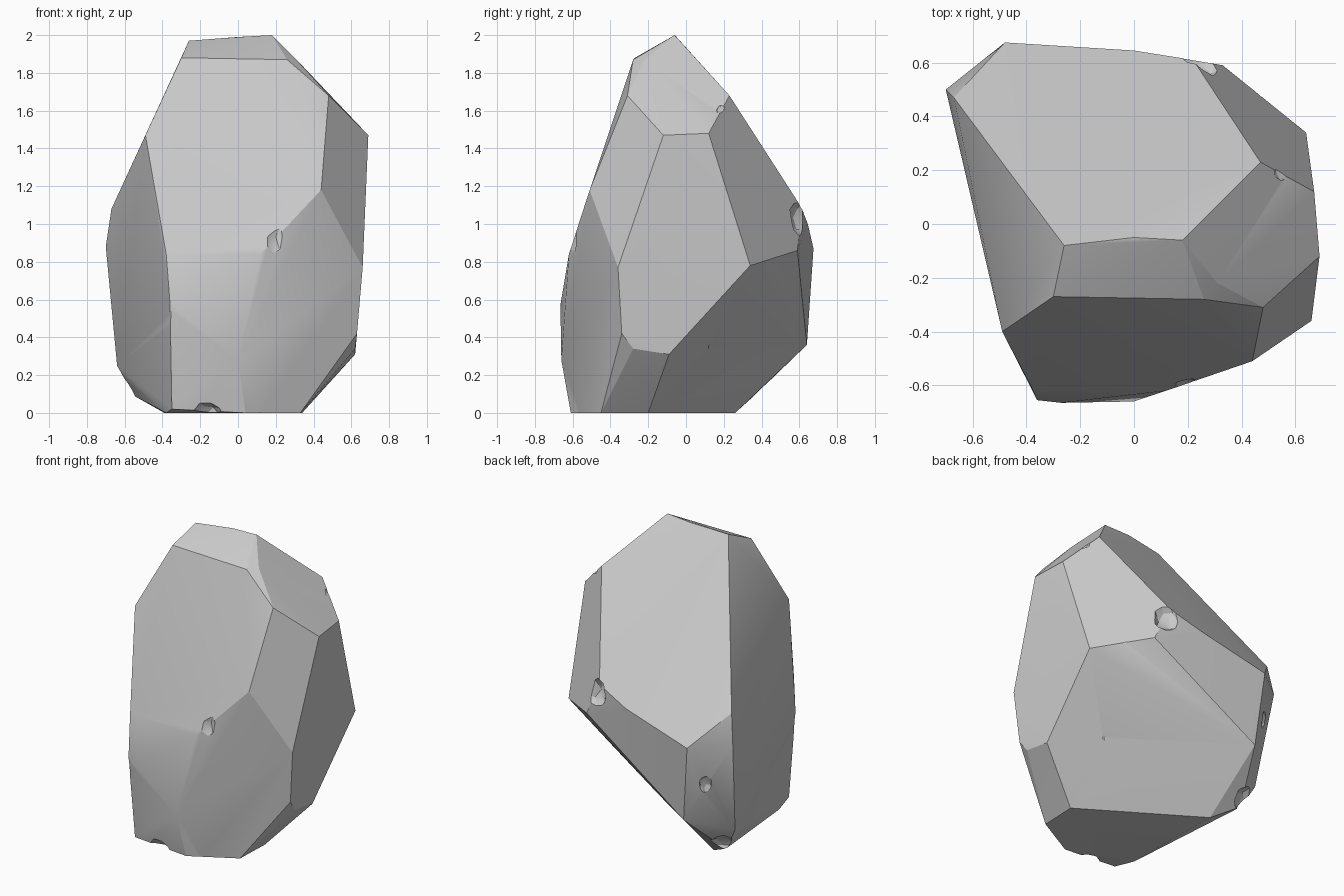
import bpy, bmesh, math, random
from mathutils import Vector, Matrix

if "Cube" in bpy.data.objects:
    bpy.data.objects.remove(bpy.data.objects["Cube"])

random.seed(4)

# Corner points of the faceted boulder
CORNERS = [
    # crown
    (.18, -.06, 2.0), (0, -.05, 1.99), (-.26, -.08, 1.97), (-.30, -.27, 1.88),
    (.26, -.28, 1.87), (.31, -.22, 1.87),
    # shoulders
    (.48, -.31, 1.68), (.69, -.12, 1.47), (.67, .12, 1.48), (.47, .23, 1.68),
    (-.49, -.40, 1.47), (.44, -.51, 1.18),
    # waist
    (.66, -.36, .77), (.12, -.62, .84), (-.38, -.61, .84), (-.27, -.665, .57),
    (-.36, -.655, .58), (-.67, .47, 1.08), (-.70, .50, .88), (-.48, .675, .87),
    (0, .645, 1.0), (.22, .61, 1.09), (.33, .59, .86), (.64, .34, .78),
    # lower body
    (0, -.66, .28), (.62, -.09, .31), (.62, -.28, .34), (.63, -.34, .42),
    (-.43, .64, .36), (-.64, .39, .25), (-.55, .36, .09),
    # base
    (.34, -.20, 0), (.33, -.45, 0), (.04, -.61, 0), (-.35, -.60, .02), (-.39, .26, 0),
    (-.38, -.45, 0),
]

bm = bmesh.new()
for c in CORNERS:
    bm.verts.new(c)
hull = bmesh.ops.convex_hull(bm, input=bm.verts[:])
junk = {g for g in hull["geom_interior"] + hull["geom_unused"] if isinstance(g, bmesh.types.BMVert)}
bmesh.ops.delete(bm, geom=list(junk), context='VERTS')
# merge nearly coplanar triangles into broad facets
bmesh.ops.dissolve_limit(bm, angle_limit=math.radians(4), verts=bm.verts[:], edges=bm.edges[:])
bmesh.ops.recalc_face_normals(bm, faces=bm.faces[:])
mesh = bpy.data.meshes.new("boulder")
bm.to_mesh(mesh)
bm.free()
boulder = bpy.data.objects.new("boulder", mesh)
bpy.context.collection.objects.link(boulder)

# Chipped spots: x, y, z, radius, vertical stretch
CHIPS = [
    (.26, .64, 1.03, .10, 1.1), (.20, -.64, .93, .07, 1.6), (-.40, -.69, .46, .07, 2.0),
    (-.16, -.65, 0, .09, .7), (.15, -.62, -.02, .07, .8), (-.58, .43, .10, .11, 1),
    (.36, .17, .32, .06, 1), (-.04, .34, .23, .06, 1), (.50, .54, .80, .08, .8),
    (.58, .20, 1.63, .06, .8), (-.46, -.52, .04, .07, .8), (-.57, .60, .60, .05, 1.5),
]


def lump(bm, x, y, z, r, stretch):
    spot = Matrix.Translation((x, y, z)) @ Matrix.Diagonal((r, r, r * stretch, 1))
    made = bmesh.ops.create_icosphere(bm, subdivisions=2, radius=1, matrix=spot)
    for v in made["verts"]:
        v.co += Vector([random.uniform(-.08, .08) * r for _ in range(3)])


bm = bmesh.new()
for chip in CHIPS:
    lump(bm, *chip)
cut_mesh = bpy.data.meshes.new("chip_cutter")
bm.to_mesh(cut_mesh)
bm.free()
cutter = bpy.data.objects.new("chip_cutter", cut_mesh)
bpy.context.collection.objects.link(cutter)
cutter.hide_render = True

mod = boulder.modifiers.new("chips", 'BOOLEAN')
mod.operation = 'DIFFERENCE'
mod.solver = 'EXACT'
mod.object = cutter

# Apply the chips and drop the cutter
bpy.context.view_layer.objects.active = boulder
boulder.select_set(True)
bpy.ops.object.modifier_apply(modifier=mod.name)
bpy.data.objects.remove(cutter)
bpy.ops.object.shade_smooth_by_angle(angle=math.radians(22))
